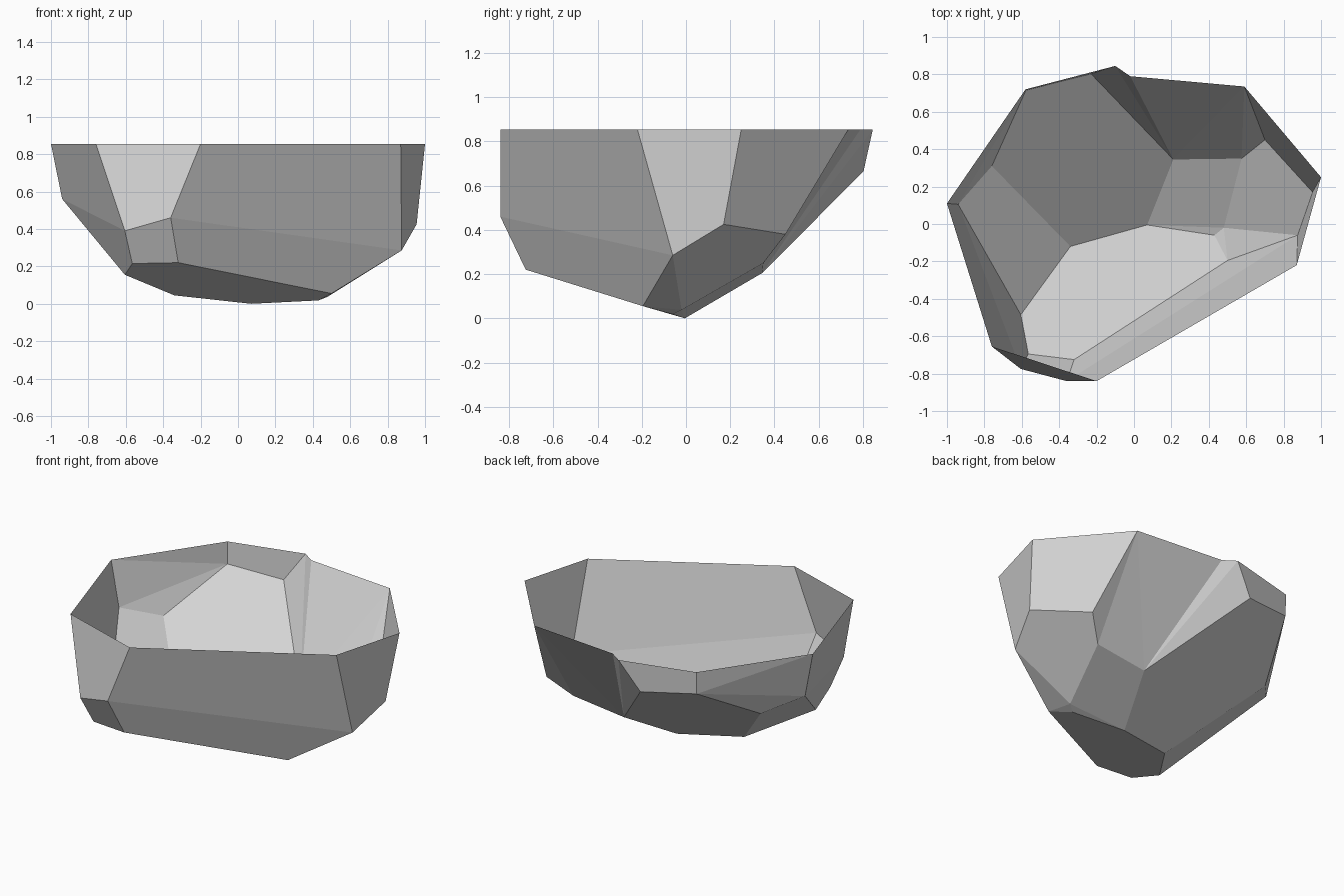
import bpy
import bmesh
from mathutils import Vector

cube = bpy.data.objects.get("Cube")
if cube:
    bpy.data.objects.remove(cube)

TOP = 0.855


def make_material(name, colour):
    mat = bpy.data.materials.new(name)
    mat.use_nodes = True
    mat.diffuse_color = colour
    mat.node_tree.nodes["Principled BSDF"].inputs["Base Color"].default_value = colour
    return mat


# Corners along the back, where the rock has a hollow crease
back = {
    "rim_left": (.59, .735, TOP),
    "rim_right": (-.1, .845, TOP),
    "shoulder_left": (.7, .45, .38),
    "shoulder_right": (-.23, .803, .665),
    "foot_left": (.575, .35, .25),
    "foot_right": (.21, .345, .205),
}

# Rest of the open rim
rim = [(-.58, .72), (-1, .11), (-.82, -.49), (-.76, -.655), (-.2, -.84),
       (.87, -.22), (1, .25)]

# Corners of the chipped sides
sides = [(-.94, .105, .56), (-.76, .31, .475), (-.578, .715, .71),
         (.955, .17, .425), (.875, -.06, .285),
         (-.36, -.84, .46), (-.605, -.775, .39)]

# Corners of the underside
underside = [(-.605, -.485, .155), (-.34, -.12, .045), (.07, -.005, 0), (.43, -.06, .018),
             (.48, -.02, .038), (.5, -.195, .055), (-.32, -.725, .22), (-.565, -.695, .215)]

# Wrap the corners in a faceted skin
bm = bmesh.new()
for point in [(x, y, TOP) for x, y in rim] + sides + underside + list(back.values()):
    bm.verts.new(point)
hull = bmesh.ops.convex_hull(bm, input=bm.verts[:])
spare = {v for v in hull["geom_interior"] + hull["geom_unused"]
         if isinstance(v, bmesh.types.BMVert)}
bmesh.ops.delete(bm, geom=list(spare), context="VERTS")

# Remove the flat lid so the shell is open, and the skin over the hollow
corner = {name: min(bm.verts, key=lambda v: (v.co - Vector(point)).length)
          for name, point in back.items()}
hollow = set(corner.values())
cover = [f for f in bm.faces
         if all(v.co.z > TOP - .001 for v in f.verts) or hollow.issuperset(f.verts)]
bmesh.ops.delete(bm, geom=cover, context="FACES")

# Fill the hollow with facets fanning out from the foot of the crease
corner["notch"] = bm.verts.new((-.02, .79, TOP))
fan = ["shoulder_right", "rim_right", "notch", "rim_left", "foot_left"]
for first, second in zip(fan, fan[1:]):
    bm.faces.new([corner["foot_right"], corner[first], corner[second]])
bm.faces.new([corner["foot_left"], corner["rim_left"], corner["shoulder_left"]])

# Merge facets that lie almost flat together
bmesh.ops.dissolve_limit(bm, angle_limit=.06, verts=bm.verts[:], edges=bm.edges[:])
bmesh.ops.recalc_face_normals(bm, faces=bm.faces[:])

mesh = bpy.data.meshes.new("rock_shell")
bm.to_mesh(mesh)
bm.free()
mesh.materials.append(make_material("stone_grey", (.65, .65, .65, 1)))
rock = bpy.data.objects.new("rock_shell", mesh)
bpy.context.collection.objects.link(rock)
